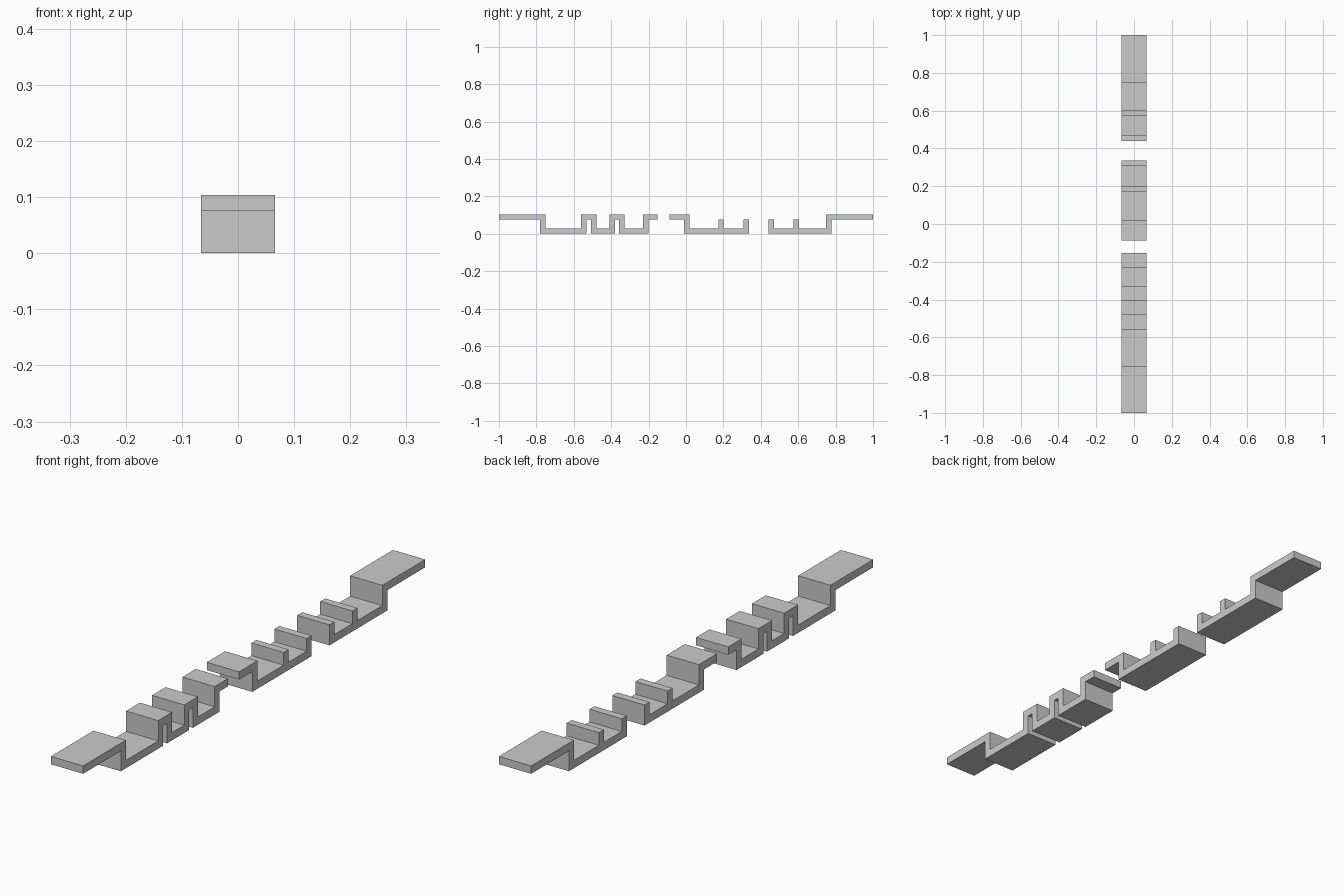
import bpy, bmesh

if "Cube" in bpy.data.objects:
    bpy.data.objects.remove(bpy.data.objects["Cube"])

HALF_W = 0.066          # half of the strip width along x
T = 0.029               # sheet thickness
LO, HI = T / 2, 0.104 - T / 2   # centre heights of the low and high plates
POST_TOP = 0.076


def extrude_outline(name, outline):
    """Closed (y, z) outline extruded across the strip width."""
    bm = bmesh.new()
    face = bm.faces.new([bm.verts.new((-HALF_W, y, z)) for y, z in outline])
    geom = bmesh.ops.extrude_face_region(bm, geom=[face])["geom"]
    verts = [g for g in geom if isinstance(g, bmesh.types.BMVert)]
    bmesh.ops.translate(bm, verts=verts, vec=(2 * HALF_W, 0, 0))
    bmesh.ops.recalc_face_normals(bm, faces=bm.faces)
    mesh = bpy.data.meshes.new(name)
    bm.to_mesh(mesh)
    bm.free()
    obj = bpy.data.objects.new(name, mesh)
    bpy.context.collection.objects.link(obj)
    return obj


def folded_strip(name, path):
    """Right-angled centreline thickened with square mitred corners."""
    dirs = []
    for (y0, z0), (y1, z1) in zip(path, path[1:]):
        dy, dz = y1 - y0, z1 - z0
        n = abs(dy) + abs(dz)
        dirs.append((dy / n, dz / n))
    left, right = [], []
    for i, (y, z) in enumerate(path):
        near = {dirs[max(i - 1, 0)], dirs[min(i, len(dirs) - 1)]}
        oy = sum(-d[1] for d in near) * T / 2
        oz = sum(d[0] for d in near) * T / 2
        left.append((y + oy, z + oz))
        right.append((y - oy, z - oz))
    return extrude_outline(name, left + right[::-1])


def steps(start, start_z, folds, end):
    """Plates joined by walls centred at the given y positions."""
    z, path = start_z, [(start, start_z)]
    for y in folds:
        path.append((y, z))
        z = HI if z == LO else LO
        path.append((y, z))
    return path + ([(end, z)] if end is not None else [])


def inner_post(name, y):
    a, b = y - T / 2, y + T / 2
    extrude_outline(name, [(a, T), (b, T), (b, POST_TOP), (a, POST_TOP)])


# long front strip with the repeated folds
folded_strip("front_folded_strip",
             steps(-1.0, HI, [-0.765, -0.546, -0.494, -0.394, -0.344, -0.216], -0.153))

# middle tray: high lip, floor, end post
folded_strip("middle_tray",
             steps(-0.088, HI, [0.004], 0.322) + [(0.322, POST_TOP)])
inner_post("middle_post", 0.187)

# back tray: end post, floor, high landing
folded_strip("back_tray",
             [(0.455, POST_TOP)] + steps(0.455, LO, [0.764], 1.0))
inner_post("back_post", 0.589)
